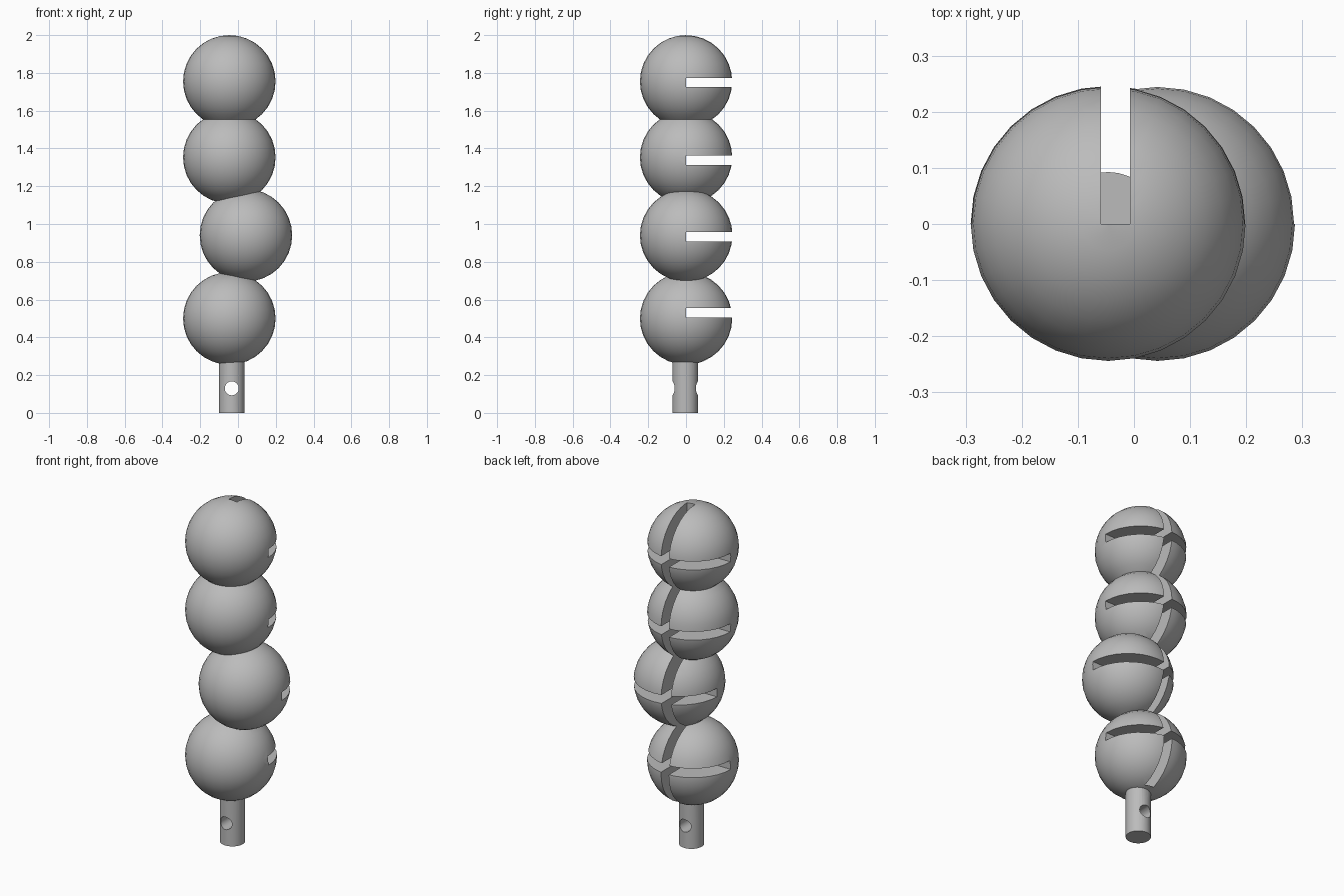
import bpy
import math

cube = bpy.data.objects.get("Cube")
if cube:
    bpy.data.objects.remove(cube, do_unlink=True)

grey = bpy.data.materials.new("plain grey")
grey.use_nodes = True
GREY = (0.5, 0.5, 0.5, 1)
grey.diffuse_color = GREY
grey.node_tree.nodes["Principled BSDF"].inputs["Base Color"].default_value = GREY

RADIUS = 0.245
BALLS = [(-0.046, 0.50), (0.042, 0.94), (-0.046, 1.353), (-0.046, 1.755)]
SLOTS = [0.531, 0.933, 1.337, 1.749]


def finish(name):
    obj = bpy.context.object
    obj.name = name
    obj.data.materials.append(grey)
    return obj


def combine(target, tool, operation):
    """Apply an exact boolean and discard the tool."""
    mod = target.modifiers.new(operation, "BOOLEAN")
    mod.operation = operation
    mod.solver = "EXACT"
    mod.object = tool
    bpy.context.view_layer.objects.active = target
    bpy.ops.object.modifier_apply(modifier=mod.name)
    bpy.data.objects.remove(tool, do_unlink=True)


def ball(x, z):
    bpy.ops.mesh.primitive_uv_sphere_add(segments=32, ring_count=16, radius=RADIUS,
                                         location=(x, 0.001, z))
    return finish("ball")


def box(x0, x1, y0, y1, z0, z1):
    bpy.ops.mesh.primitive_cube_add(
        size=1, location=((x0 + x1) / 2, (y0 + y1) / 2, (z0 + z1) / 2))
    bpy.context.object.scale = (x1 - x0, y1 - y0, z1 - z0)
    bpy.context.view_layer.update()
    return finish("slot_cutter")


# Stack of merged balls
stack = ball(*BALLS[0])
stack.name = "ball_stack"
for x, z in BALLS[1:]:
    combine(stack, ball(x, z), "UNION")

# Peg under the stack, with a hole from front to back
bpy.ops.mesh.primitive_cylinder_add(vertices=32, radius=0.067, depth=0.30,
                                    location=(-0.033, -0.004, 0.15))
combine(stack, finish("peg"), "UNION")
bpy.ops.mesh.primitive_cylinder_add(vertices=32, radius=0.037, depth=0.4,
                                    location=(-0.033, 0, 0.13),
                                    rotation=(math.pi / 2, 0, 0))
combine(stack, finish("hole_cutter"), "DIFFERENCE")

# One upright slot down the back, and a level slot in the back of each ball
combine(stack, box(-0.059, -0.007, 0, 0.5, 0.273, 2.2), "DIFFERENCE")
for z in SLOTS:
    combine(stack, box(-0.5, 0.5, 0, 0.5, z - 0.025, z + 0.025), "DIFFERENCE")

# Smooth balls with crisp slot edges
bpy.ops.object.select_all(action="DESELECT")
stack.select_set(True)
bpy.context.view_layer.objects.active = stack
bpy.ops.object.shade_smooth_by_angle(angle=math.radians(30))
